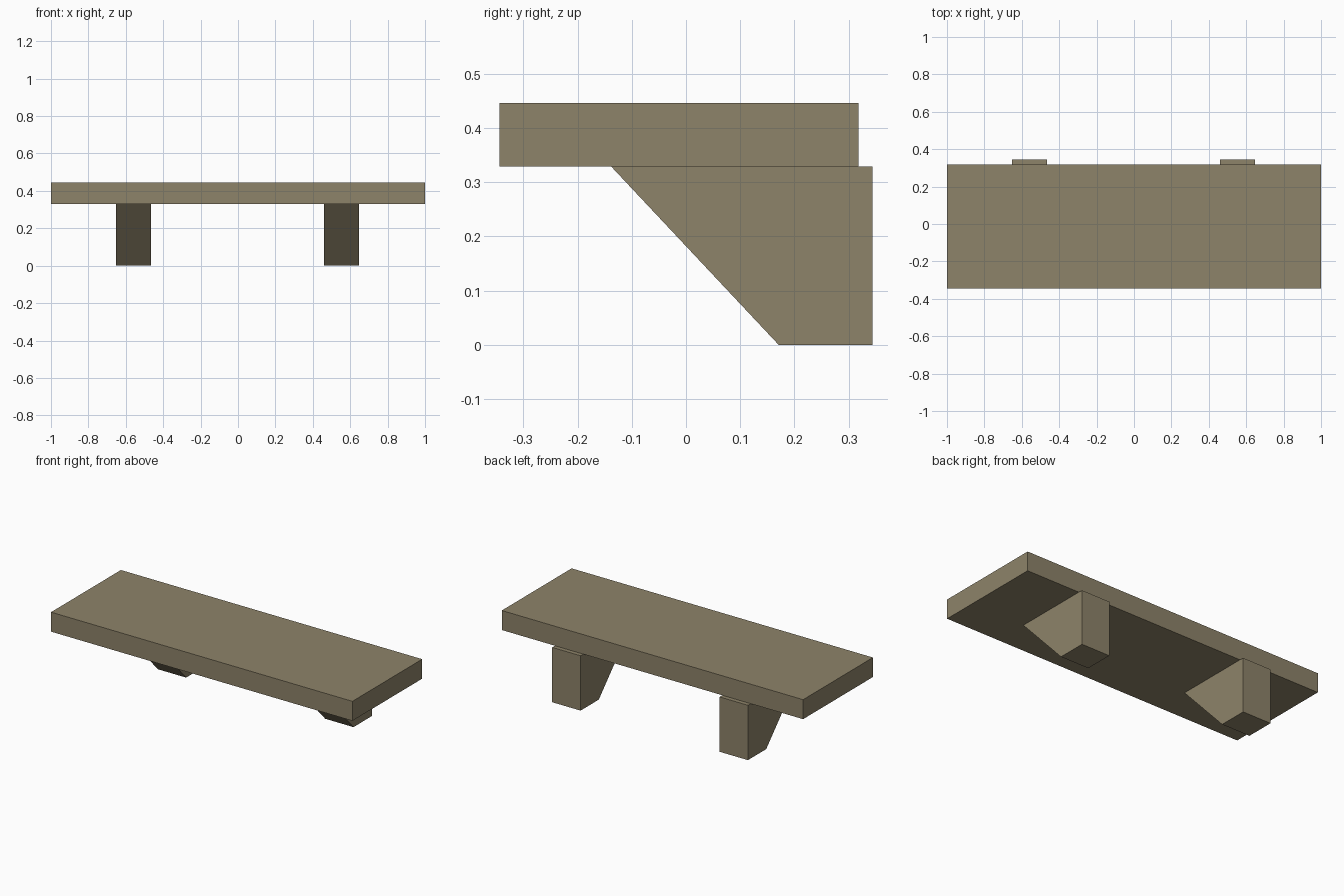
import bpy
import bmesh
from mathutils import Vector

cube = bpy.data.objects.get("Cube")
if cube:
    bpy.data.objects.remove(cube, do_unlink=True)

# Single drab stone colour
stone = bpy.data.materials.new("drab_stone")
stone.use_nodes = True
colour = (0.27, 0.228, 0.142, 1)
stone.diffuse_color = colour
bsdf = stone.node_tree.nodes["Principled BSDF"]
bsdf.inputs["Base Color"].default_value = colour
bsdf.inputs["Roughness"].default_value = 0.9


def extruded_profile(name, profile, x_min, x_max):
    """Extrude a side profile of (y, z) points along x."""
    bm = bmesh.new()
    face = bm.faces.new([bm.verts.new((x_min, y, z)) for y, z in profile])
    result = bmesh.ops.extrude_face_region(bm, geom=[face])
    moved = [v for v in result["geom"] if isinstance(v, bmesh.types.BMVert)]
    bmesh.ops.translate(bm, verts=moved, vec=Vector((x_max - x_min, 0, 0)))
    bmesh.ops.recalc_face_normals(bm, faces=bm.faces)
    mesh = bpy.data.meshes.new(name)
    bm.to_mesh(mesh)
    bm.free()
    mesh.materials.append(stone)
    obj = bpy.data.objects.new(name, mesh)
    bpy.context.collection.objects.link(obj)
    return obj


underside, top = 0.329, 0.446

# Shelf slab
slab = [(-0.344, underside), (0.318, underside), (0.318, top), (-0.344, top)]
extruded_profile("shelf_slab", slab, -1, 1)

# Two sloped support brackets, standing slightly proud of the slab's back
bracket = [(0.171, 0), (0.344, 0), (0.344, underside), (-0.138, underside)]
half_width = 0.094
for name, x in (("right_bracket", -0.558), ("left_bracket", 0.553)):
    extruded_profile(name, bracket, x - half_width, x + half_width)
